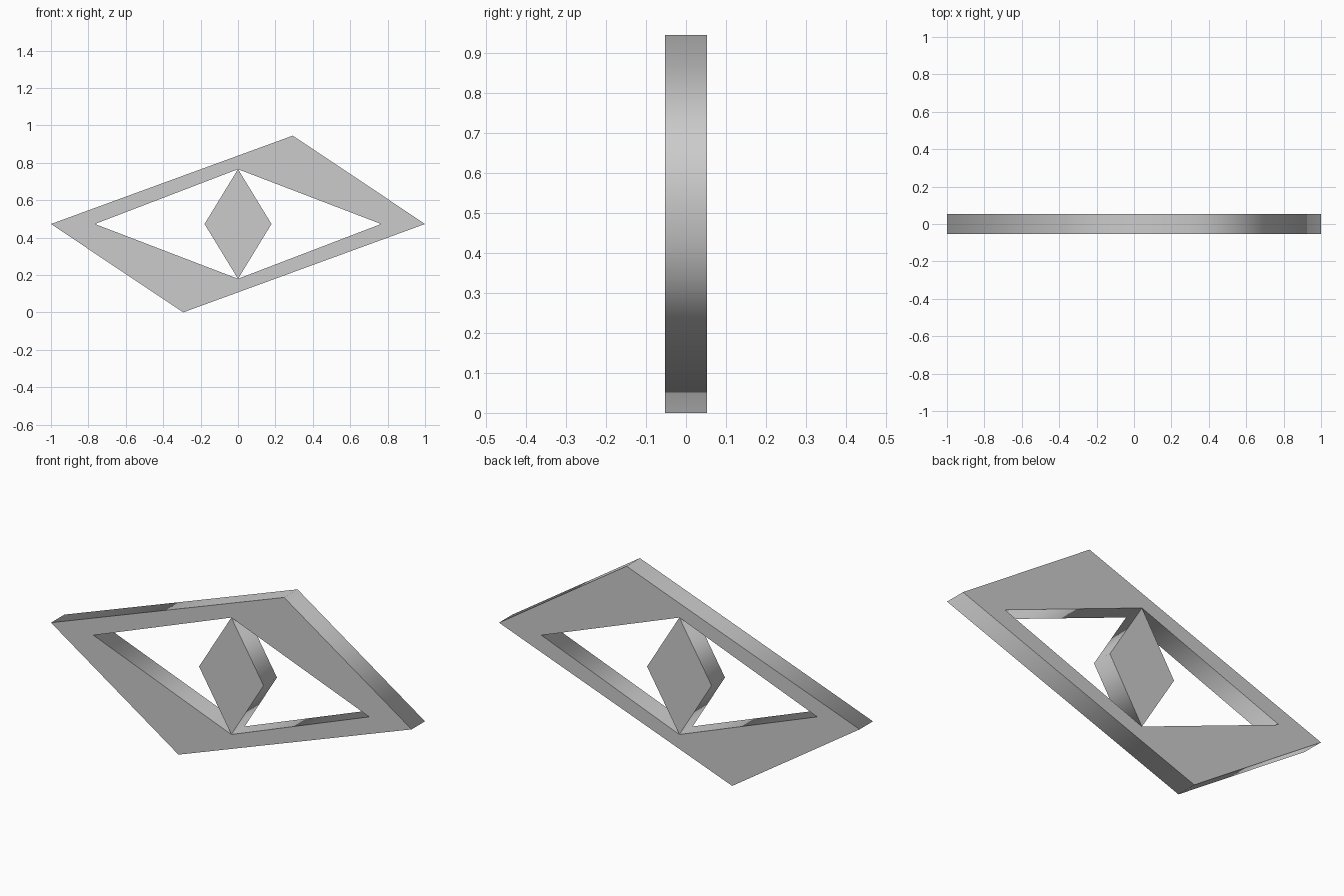
import bpy, bmesh

if "Cube" in bpy.data.objects:
    bpy.data.objects.remove(bpy.data.objects["Cube"])

MID_Z = 0.4725
HALF_DEPTH = 0.053


def make_object(name, bm):
    bmesh.ops.recalc_face_normals(bm, faces=bm.faces[:])
    # Smooth side walls, crisp flat front and back
    for f in bm.faces:
        f.smooth = abs(f.normal.y) < 0.5
    for e in bm.edges:
        e.smooth = all(f.smooth for f in e.link_faces)
    mesh = bpy.data.meshes.new(name)
    bm.to_mesh(mesh)
    bm.free()
    obj = bpy.data.objects.new(name, mesh)
    bpy.context.collection.objects.link(obj)
    return obj


def loop(bm, half_points, y):
    """Point-symmetric four-sided loop: left, top, right, bottom."""
    pts = half_points + [(-x, -z) for x, z in half_points]
    return [bm.verts.new((x, y, MID_Z + z)) for x, z in pts]


def bridge(bm, a, b):
    n = len(a)
    for i in range(n):
        j = (i + 1) % n
        bm.faces.new((a[i], a[j], b[j], b[i]))


# Slanted outer frame with a diamond opening
outer = [(-1.0, 0.0), (0.293, MID_Z)]
opening = [(-0.765, 0.0), (0.0, 0.293)]
bm = bmesh.new()
of, ob = (loop(bm, outer, s * HALF_DEPTH) for s in (-1, 1))
hf, hb = (loop(bm, opening, s * HALF_DEPTH) for s in (-1, 1))
for a, b in ((of, hf), (ob, hb), (of, ob), (hf, hb)):
    bridge(bm, a, b)
make_object("outer_frame", bm)

# Narrow diamond standing in the opening
bm = bmesh.new()
df, db = (loop(bm, [(-0.179, 0.0), (0.0, 0.293)], s * HALF_DEPTH) for s in (-1, 1))
bm.faces.new(df)
bm.faces.new(db)
bridge(bm, df, db)
make_object("centre_diamond", bm)
